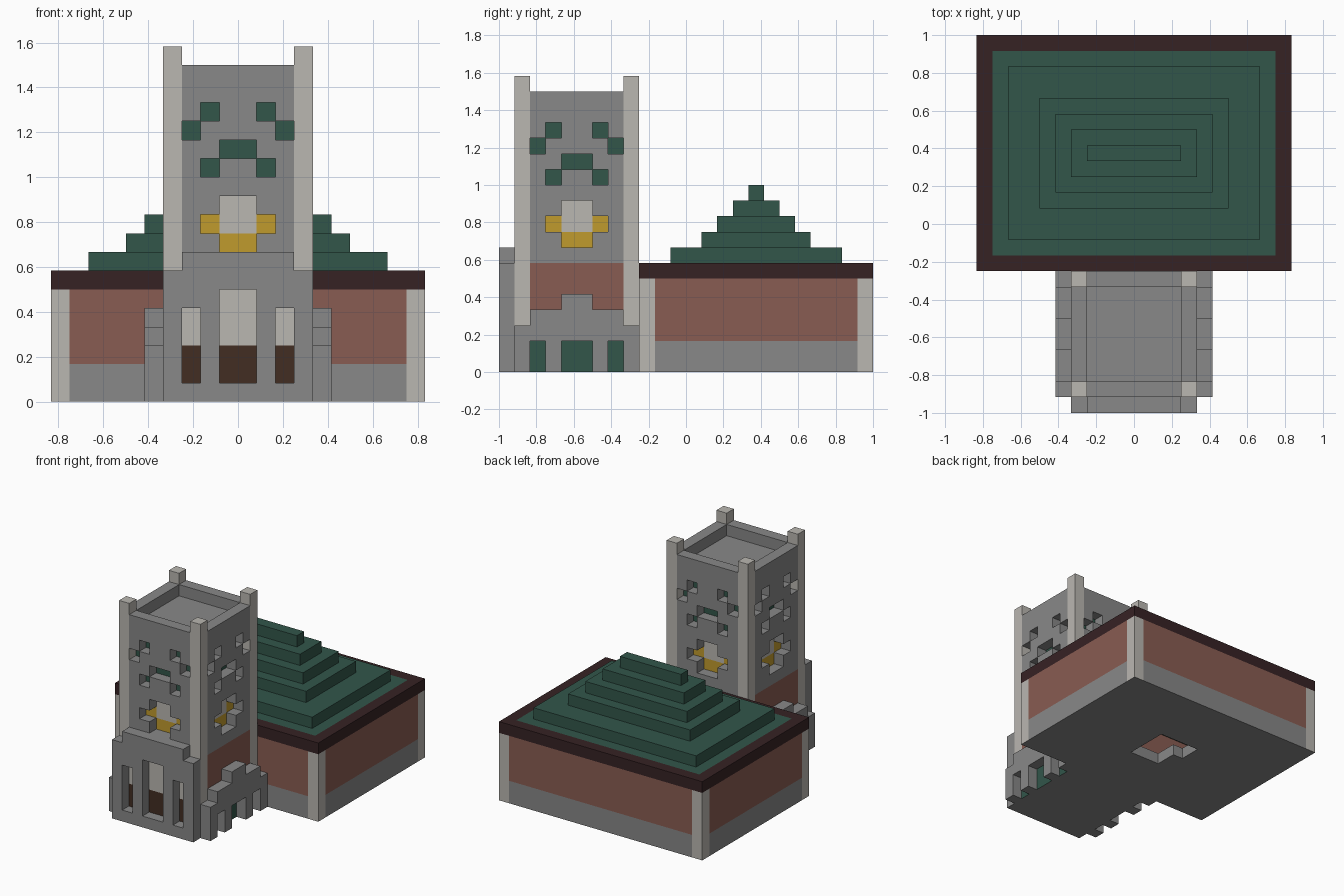
import bpy, bmesh
from math import pi
from mathutils import Matrix, Vector

if "Cube" in bpy.data.objects:
    bpy.data.objects.remove(bpy.data.objects["Cube"])

UNIT = 1 / 12          # one building block
TOWER_Y = -7           # tower centre, in blocks


def material(name, r, g, b):
    m = bpy.data.materials.new(name)
    m.use_nodes = True
    col = [((c / 255 + 0.055) / 1.055) ** 2.4 for c in (r, g, b)] + [1]
    m.diffuse_color = col
    m.node_tree.nodes["Principled BSDF"].inputs["Base Color"].default_value = col
    return m


stone = material("grey stone", 136, 136, 136)
pale = material("pale stone", 186, 183, 177)
brick = material("red brick", 137, 92, 82)
trim = material("dark roof trim", 54, 34, 36)
green = material("green tile", 50, 86, 74)
gold = material("gold glass", 192, 155, 45)
wood = material("brown door", 66, 45, 34)


def finish(bm, name, mats, matrix=Matrix()):
    """Scale from blocks to units and link the object."""
    bm.transform(Matrix.Scale(UNIT, 4) @ matrix)
    me = bpy.data.meshes.new(name)
    bm.to_mesh(me)
    bm.free()
    for m in mats:
        me.materials.append(m)
    ob = bpy.data.objects.new(name, me)
    bpy.context.collection.objects.link(ob)
    return ob


def boxes(name, mat, spans, matrix=Matrix()):
    """One object from boxes given as (x0, x1, y0, y1, z0, z1)."""
    bm = bmesh.new()
    for x0, x1, y0, y1, z0, z1 in spans:
        centre = Vector((x0 + x1, y0 + y1, z0 + z1)) / 2
        size = Matrix.Diagonal((x1 - x0, y1 - y0, z1 - z0, 1))
        bmesh.ops.create_cube(bm, size=1, matrix=Matrix.Translation(centre) @ size)
    # undersides on the ground are plain stone
    for f in bm.faces:
        if f.normal.z < -0.9 and f.calc_center_median().z < 0.01:
            f.material_index = 1
    return finish(bm, name, [mat, stone], matrix)


def side(turns):
    """Place a part built for the tower front on another tower side."""
    return Matrix.Translation((0, TOWER_Y, 0)) @ Matrix.Rotation(turns * pi / 2, 4, 'Z')


def panel(name, half, height, out, holes, turns, brick_below=0):
    """Wall one block thick, stepped by height(s), pierced by the holes."""
    cells = set()
    for s in range(-half, half):
        for z in range(height(abs(s + 0.5))):
            if not any(a <= s < b and c <= z < d for a, b, c, d, _ in holes):
                cells.add((s, z))
    bm = bmesh.new()
    y0, y1 = -out, 1 - out

    def quad(z, *pts):
        f = bm.faces.new([bm.verts.new(p) for p in pts])
        f.material_index = 1 if z < brick_below and f.calc_center_median().z > 0 else 0

    for s, z in sorted(cells):
        t, w = s + 1, z + 1
        quad(z, (s, y0, z), (t, y0, z), (t, y0, w), (s, y0, w))
        quad(z, (t, y1, z), (s, y1, z), (s, y1, w), (t, y1, w))
        if (s - 1, z) not in cells:
            quad(z, (s, y1, z), (s, y0, z), (s, y0, w), (s, y1, w))
        if (t, z) not in cells:
            quad(z, (t, y0, z), (t, y1, z), (t, y1, w), (t, y0, w))
        if (s, z - 1) not in cells:
            quad(z, (s, y1, z), (t, y1, z), (t, y0, z), (s, y0, z))
        if (s, w) not in cells:
            quad(z, (s, y0, w), (t, y0, w), (t, y1, w), (s, y1, w))
    bmesh.ops.remove_doubles(bm, verts=bm.verts, dist=0.001)
    finish(bm, name, [stone, brick], side(turns))
    # thin coloured plates at the back of the holes
    for m in {h[4] for h in holes}:
        plates = [(a, b, y1 - 0.06, y1, c, d) for a, b, c, d, k in holes if k == m]
        boxes(name + " " + m.name, m, plates, side(turns))


def mirrored(*rects):
    """Add the mirror twin of every opening that is off centre."""
    return [r for a, b, c, d, m in rects
            for r in ([(a, b, c, d, m)] if a < 0 else [(a, b, c, d, m), (-b, -a, c, d, m)])]


# Tower: core, corner posts and four pierced walls
windows = mirrored((1, 2, 15, 16, green), (2, 3, 14, 15, green),
                   (-1, 1, 13, 14, green), (1, 2, 12, 13, green),
                   (-1, 1, 9, 11, pale), (1, 2, 9, 10, gold), (-1, 1, 8, 9, gold))
boxes("tower core", stone, [(-3, 3, -10, -4, 0, 17)])
boxes("tower posts", pale, [(x, x + 1, y, y + 1, 0, 19) for x in (-4, 3) for y in (-11, -4)])
for turns, label in enumerate(("front", "left", "back", "right")):
    panel("tower wall " + label, 3, lambda s: 18, 4, windows, turns, 7 if turns % 2 else 0)

# Porch on the front of the tower
openings = mirrored((-1, 1, 1, 3, wood), (-1, 1, 3, 6, pale),
                    (2, 3, 1, 3, wood), (2, 3, 3, 5, pale))
panel("porch", 4, lambda s: 8 if s < 3 else 7, 5, openings, 0)

# Stepped buttress walls on both sides of the tower
arches = mirrored((-1, 1, 0, 2, green), (2, 3, 0, 2, green))
for turns, label in ((1, "left"), (3, "right")):
    panel("buttress " + label, 4, lambda s: 5 if s < 1 else 4 if s < 3 else 3, 5, arches, turns)

# Hall: walls, pillars and floor with a hole
for name, mat, z0, z1 in (("hall footing", stone, 0, 2), ("hall walls", brick, 2, 6)):
    boxes(name, mat, [(-9, 9, y, y + 1, z0, z1) for y in (-3, 11)] +
          [(x, x + 1, -2, 11, z0, z1) for x in (-10, 9)])
boxes("hall pillars", pale, [(x, x + 1, y, y + 1, 0, 6) for x in (-10, 9) for y in (-3, 11)])
boxes("hall floor", stone, [(-9, -2, -2, 11, 0, 1), (2, 9, -2, 11, 0, 1), (-2, 2, -2, 2, 0, 1),
                            (-2, 2, 6, 11, 0, 1), (-2, -1, 2, 4, 0, 1)])

# Roof: dark rim, flush green deck and stepped tiers
boxes("roof rim", trim, [(-10, 10, y, y + 1, 6, 7) for y in (-3, 11)] +
      [(x, x + 1, -2, 11, 6, 7) for x in (-10, 9)])
boxes("roof deck", green, [(-9, 9, -2, 11, 6, 7)])
for i, (hx, hy) in enumerate(((8, 5.5), (6, 3.5), (5, 2.5), (4, 1.5), (3, 0.5))):
    boxes("roof tier " + str(i + 1), green, [(-hx, hx, 4.5 - hy, 4.5 + hy, 7 + i, 8 + i)])
